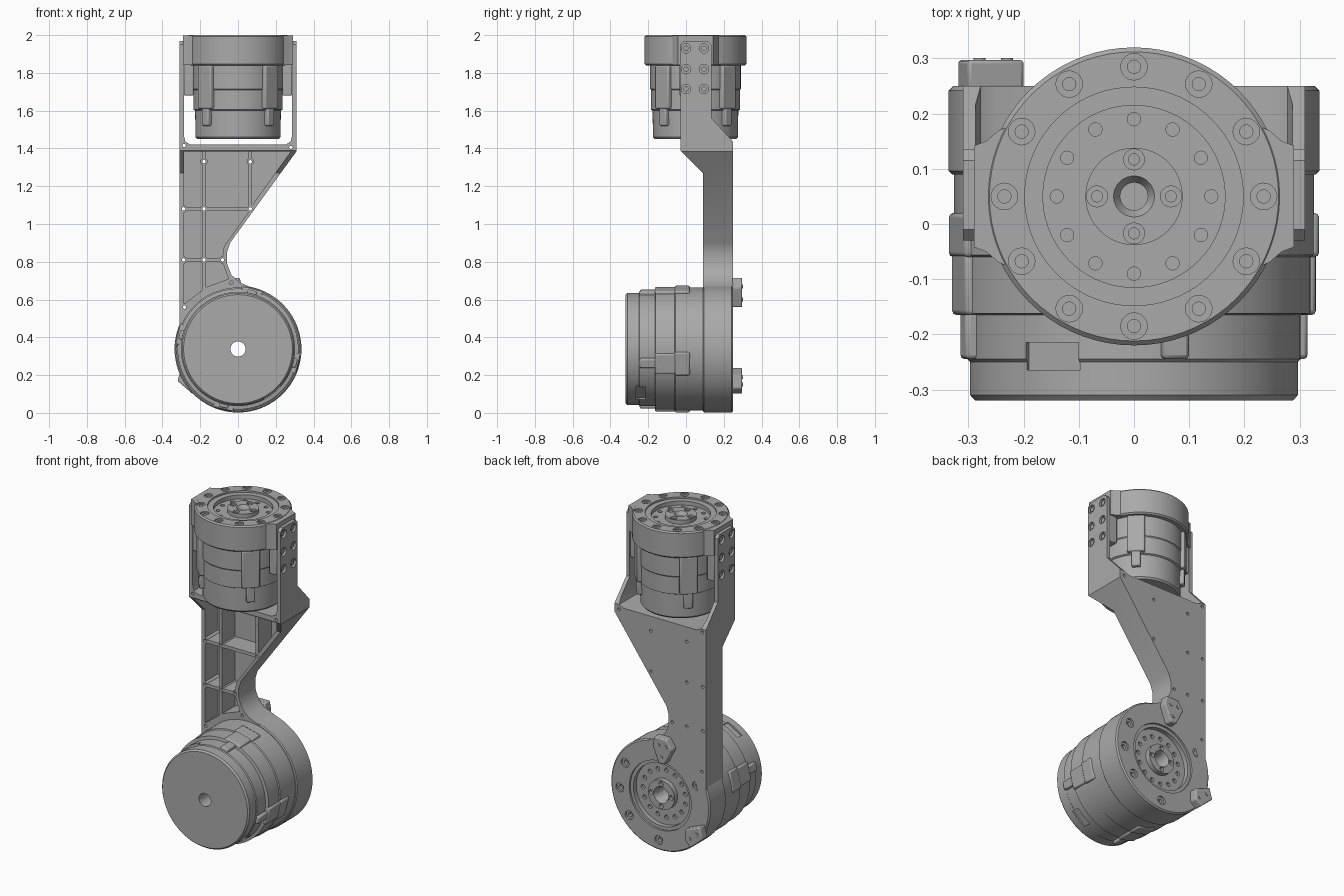
import bpy, bmesh
from math import radians, cos, sin, pi
from mathutils import Matrix, Vector

if "Cube" in bpy.data.objects:
    bpy.data.objects.remove(bpy.data.objects["Cube"], do_unlink=True)

grey = bpy.data.materials.new("machined grey")
grey.use_nodes = True
grey.diffuse_color = (0.4, 0.4, 0.4, 1)
grey.node_tree.nodes["Principled BSDF"].inputs["Base Color"].default_value = (0.4, 0.4, 0.4, 1)


def finish(name, bm, matrix=Matrix()):
    bmesh.ops.recalc_face_normals(bm, faces=bm.faces)
    bm.transform(matrix)
    mesh = bpy.data.meshes.new(name)
    bm.to_mesh(mesh)
    bm.free()
    mesh.materials.append(grey)
    ob = bpy.data.objects.new(name, mesh)
    bpy.context.collection.objects.link(ob)
    return ob


def activate(ob):
    bpy.ops.object.select_all(action='DESELECT')
    ob.select_set(True)
    bpy.context.view_layer.objects.active = ob


def boolean(ob, other, operation='DIFFERENCE'):
    mod = ob.modifiers.new("cut", 'BOOLEAN')
    mod.operation, mod.solver, mod.object = operation, 'EXACT', other
    activate(ob)
    bpy.ops.object.modifier_apply(modifier=mod.name)
    bpy.data.objects.remove(other, do_unlink=True)


def bevel(ob, width):
    mod = ob.modifiers.new("edge", 'BEVEL')
    mod.width, mod.segments, mod.limit_method = width, 2, 'ANGLE'
    return ob


def place(axis, a, b, d):
    """Point from profile coordinates a, b and depth d along an axis."""
    return {'X': (d, a, b), 'Y': (a, d, b), 'Z': (a, b, d)}[axis]


def prisms(name, outlines, axis, lo, hi, matrix=Matrix()):
    bm = bmesh.new()
    for pts in outlines:
        face = bm.faces.new([bm.verts.new(place(axis, a, b, lo)) for a, b in pts])
        new = bmesh.ops.extrude_face_region(bm, geom=[face])["geom"]
        move = Vector(place(axis, 0, 0, hi - lo))
        bmesh.ops.translate(bm, vec=move, verts=[v for v in new if isinstance(v, bmesh.types.BMVert)])
    return finish(name, bm, matrix)


def rect(a0, a1, b0, b1):
    return [(a0, b0), (a1, b0), (a1, b1), (a0, b1)]


def rods(name, spots, axis, r, lo, hi, matrix=Matrix()):
    """Equal cylinders along one axis at each (a, b) spot."""
    turn = {'X': Matrix.Rotation(pi / 2, 4, 'Y'), 'Y': Matrix.Rotation(pi / 2, 4, 'X'), 'Z': Matrix()}[axis]
    bm = bmesh.new()
    for a, b in spots:
        at = Matrix.Translation(place(axis, a, b, (lo + hi) / 2))
        bmesh.ops.create_cone(bm, cap_ends=True, segments=20, radius1=r, radius2=r,
                              depth=hi - lo, matrix=at @ turn)
    return finish(name, bm, matrix)


def lathe(name, profile, matrix):
    bm = bmesh.new()
    verts = [bm.verts.new((r, 0, z)) for r, z in profile]
    edges = [bm.edges.new((v, verts[i - 1])) for i, v in enumerate(verts)]
    bmesh.ops.spin(bm, geom=verts + edges, cent=(0, 0, 0), axis=(0, 0, 1), angle=2 * pi, steps=72)
    bmesh.ops.remove_doubles(bm, verts=bm.verts, dist=1e-5)
    return finish(name, bm, matrix)


def polar(r, angles):
    return [(r * cos(radians(a)), r * sin(radians(a))) for a in angles]


def drill(ob, spots, r, depth, matrix, top=0.0):
    boolean(ob, rods("drill", spots, 'Z', r, top - depth, top + 0.05, matrix))


def lugs(name, angles, radii, width, lo, hi, matrix):
    """Blocks standing on a round shell, one per angle."""
    for a in angles:
        turn = matrix @ Matrix.Rotation(radians(a), 4, 'Z')
        bevel(prisms(name, [rect(*radii, -width / 2, width / 2)], 'Z', lo, hi, turn), 0.008)


# Upper motor: axis upright, output face on top
up = Matrix.Translation((0, 0.05, 2))
upper = lathe("upper_motor", [
    (.025, -.55), (.217, -.55), (.225, -.54), (.227, -.4), (.236, -.395), (.236, -.29), (.24, -.285),
    (.24, -.16), (.262, -.16), (.27, -.152), (.27, -.008), (.262, 0), (.198, 0), (.198, -.01),
    (.165, -.01), (.165, -.035), (.088, -.035), (.088, -.01), (.037, -.01), (.025, -.03)], up)
for s in (1, -1):
    half = [(.205, .135), (.245, .12), (.268, .1), (.29, .092)]
    ear = [(s * x, y) for x, y in half] + [(s * x, -y) for x, y in reversed(half)]
    boolean(upper, prisms("ear", [ear], 'Z', -.158, -.002, up), 'UNION')
    bevel(prisms("upper_motor_side_tab", [rect(s * .235, s * .286, -.085, .085)], 'Z', -.32, -.15, up), .006)
rim = polar(.235, range(0, 360, 30))
drill(upper, rim, .024, .008, up)
drill(upper, rim, .012, .03, up)
drill(upper, polar(.14, range(0, 360, 30)), .012, .012, up, -.035)
drill(upper, polar(.067, range(0, 360, 90)), .019, .012, up, -.01)
drill(upper, polar(.067, range(0, 360, 90)), .01, .02, up, -.01)
corners = range(45, 360, 90)
lugs("upper_motor_lug", corners, (.2, .256), .1, -.39, -.16, up)
lugs("upper_motor_lug_foot", corners, (.2, .25), .05, -.48, -.38, up)

# Lower motor: axis front to back, output face at the back
low = Matrix.Translation((0, .25, .338)) @ Matrix.Rotation(-pi / 2, 4, 'X')
lower = lathe("lower_motor", [
    (.04, -.57), (.288, -.57), (.297, -.56), (.297, -.5), (.302, -.495), (.302, -.415), (.32, -.412),
    (.32, -.31), (.326, -.306), (.326, -.16), (.33, -.16), (.336, -.154), (.336, -.008), (.328, 0),
    (.21, 0), (.21, -.012), (.19, -.012), (.19, -.04), (.09, -.04), (.09, -.01), (.05, -.01), (.04, -.03)], low)
rim = polar(.275, (-30, 5, 40, 88, 207))
drill(lower, rim, .027, .012, low)
drill(lower, rim, .013, .03, low)
drill(lower, polar(.145, range(0, 360, 24)), .013, .015, low, -.04)
drill(lower, polar(.068, range(0, 360, 90)), .014, .02, low, -.01)
for a in (-120, 52):
    slot = low @ Matrix.Rotation(radians(a), 4, 'Z')
    boolean(lower, prisms("slot", [rect(.285, .35, -.055, .055)], 'Z', -.515, -.465, slot))
quarter = range(14, 360, 90)
lugs("lower_motor_lug", quarter, (.27, .332), .125, -.31, -.23, low)
lugs("lower_motor_lug_step", quarter, (.27, .328), .11, -.415, -.3, low)
lugs("lower_motor_lug_foot", quarter, (.27, .32), .05, -.495, -.4, low)

# Link bracket: front outline crossed with side outline
front = [(-.31, .34), (-.31, 1.97), (-.287, 1.97), (-.287, 1.47), (-.278, 1.435), (-.25, 1.42),
         (.25, 1.42), (.278, 1.435), (.287, 1.47), (.287, 1.97), (.31, 1.97), (.31, 1.385),
         (-.042, .9), (-.058, .85), (-.058, .79), (-.035, .73), (.01, .69), (.08, .66),
         (0, .6), (-.15, .57), (-.24, .48), (-.28, .34)]
side = [(.25, .3), (.25, 1.435), (.135, 1.56), (.135, 1.95), (.115, 1.97), (-.01, 1.97),
        (-.03, 1.95), (-.03, 1.39), (.09, 1.27), (.09, .3)]
bracket = prisms("link_bracket", [front], 'Y', -.1, .3)
boolean(bracket, prisms("side", [side], 'X', -.4, .4), 'INTERSECT')

# Weight-saving pockets between ribs
pockets = [rect(-.287, -.19, 1.09, 1.385), rect(-.17, .055, 1.09, 1.385),
           [(.075, 1.385), (.28, 1.385), (.075, 1.1)], rect(-.287, -.19, .82, 1.07),
           [(-.17, 1.07), (.06, 1.07), (-.075, .88), (-.083, .82), (-.17, .82)],
           [(-.287, .8), (-.19, .8), (-.19, .65), (-.287, .575)],
           [(-.17, .8), (-.083, .8), (-.05, .71), (-.17, .665)]]
boolean(bracket, prisms("pockets", pockets, 'Y', -.2, .215))
relief = [(-.287, 1.385), (.28, 1.385), (.192, 1.26), (-.287, 1.26)]
boolean(bracket, prisms("relief", [relief], 'Y', -.2, .089))

# Screw bosses and through holes on the ribs
nodes = [(-.18, 1.33), (.065, 1.33), (-.288, 1.08), (-.18, 1.08), (.065, 1.08), (-.288, .81),
         (-.18, .81), (-.082, .81), (-.035, .69), (-.283, .56)]
boolean(bracket, rods("bosses", nodes, 'Y', .019, .092, .24), 'UNION')
boolean(bracket, rods("holes", nodes + [(-.285, 1.415), (.28, 1.405)], 'Y', .009, -.2, .4))

# Side screws holding the upper motor
grid = [(y, z) for y in (0, .095) for z in (1.93, 1.82, 1.715)]
for s in (1, -1):
    lo, hi = sorted((s * .295, s * .35))
    boolean(bracket, rods("counterbores", grid, 'X', .025, lo, hi))
    lo, hi = sorted((s * .28, s * .304))
    rods("side_screws", grid, 'X', .014, lo, hi)

# End stops on the back of the lower motor
stop = prisms("upper_end_stop", [[(-.11, .66), (-.07, .715), (.01, .715), (.02, .66), (-.02, .56), (-.06, .56)]],
              'Y', .245, .297)
bevel(stop, .006)
stop = prisms("lower_end_stop", [[(-.32, .17), (-.3, .24), (-.2, .2), (-.2, .13), (-.24, .1)]], 'Y', .245, .297)
bevel(stop, .006)
rods("end_stop_screws", [(-.07, .67), (-.02, .67), (-.04, .6), (-.28, .19), (-.23, .15)], 'Y', .011, .29, .301)

for ob in list(bpy.context.collection.objects):
    if ob.type == 'MESH':
        activate(ob)
        bpy.ops.object.shade_smooth_by_angle(angle=radians(30))
